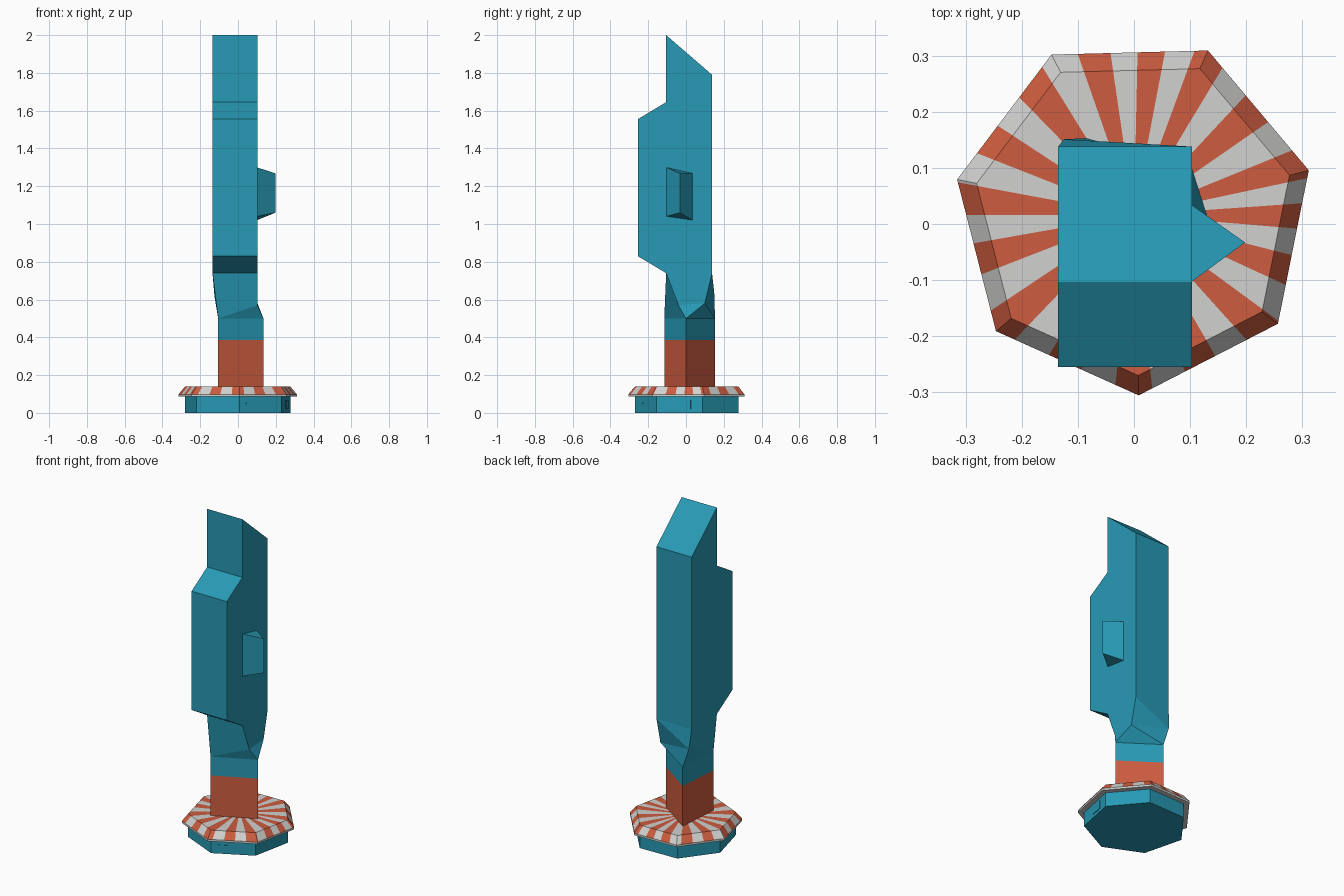
import bpy, bmesh
from math import radians, degrees, cos, sin, pi
from mathutils import Vector

cube = bpy.data.objects.get("Cube")
if cube:
    bpy.data.objects.remove(cube, do_unlink=True)


def material(name, rgb):
    m = bpy.data.materials.new(name)
    m.use_nodes = True
    m.diffuse_color = (*rgb, 1)
    m.node_tree.nodes["Principled BSDF"].inputs["Base Color"].default_value = (*rgb, 1)
    return m


TEAL = material("teal", (0.02, 0.32, 0.46))
ORANGE = material("brick_orange", (0.61, 0.108, 0.05))
PALE = material("pale_grey", (0.64, 0.64, 0.63))


def finish(name, bm, *mats):
    """Turn a bmesh into a flat-shaded object."""
    bmesh.ops.recalc_face_normals(bm, faces=bm.faces)
    me = bpy.data.meshes.new(name)
    bm.to_mesh(me)
    bm.free()
    for m in mats:
        me.materials.append(m)
    ob = bpy.data.objects.new(name, me)
    bpy.context.collection.objects.link(ob)
    return ob


def prism(name, outline, offset, mat):
    """Extrude a closed 3D outline along an offset."""
    bm = bmesh.new()
    face = bm.faces.new([bm.verts.new(p) for p in outline])
    new = bmesh.ops.extrude_face_region(bm, geom=[face], use_keep_orig=True)["geom"]
    bmesh.ops.translate(bm, vec=offset, verts=[g for g in new if isinstance(g, bmesh.types.BMVert)])
    return finish(name, bm, mat)


# Tall body slab with slanted top and front box
LEFT, RIGHT = -0.135, 0.103
profile = [(-0.105, 2.0), (0.138, 1.79), (0.138, 0.74), (-0.105, 0.74),
           (-0.255, 0.83), (-0.255, 1.555), (-0.105, 1.645)]
prism("body", [(LEFT, y, z) for y, z in profile], (RIGHT - LEFT, 0, 0), TEAL)

# Side wedge
bm = bmesh.new()
for p in [(0.1, -0.105, 1.04), (0.1, -0.105, 1.3), (0.1, 0.036, 1.02), (0.1, 0.036, 1.268),
          (0.198, -0.033, 1.06), (0.198, -0.033, 1.268)]:
    bm.verts.new(p)
bmesh.ops.convex_hull(bm, input=bm.verts)
finish("side_wedge", bm, TEAL)

# Neck that blends the square body into the three-sided column
triangle = [(-0.105, -0.115), (0.135, 0.0), (-0.085, 0.153)]
NECK = 0.5
points = {
    "t0": (LEFT, -0.105, 0.74), "t1": (RIGHT, -0.105, 0.74),
    "t2": (RIGHT, 0.138, 0.74), "t3": (LEFT, 0.138, 0.74),
    "r0": (RIGHT, -0.04, 0.57), "r1": (RIGHT, 0.1, 0.58), "r2": (-0.125, 0.151, 0.62),
}
for key, (x, y) in zip("bac", triangle):
    points[key] = (x, y, NECK)
bm = bmesh.new()
v = {k: bm.verts.new(p) for k, p in points.items()}
for loop in ("t0 t1 r0 b", "b r0 a", "t1 t2 r1 r0", "r0 r1 a", "t2 t3 r2",
             "t2 r2 r1", "r1 r2 c", "r1 c a", "t3 t0 b r2", "r2 b c"):
    bm.faces.new([v[k] for k in loop.split()])
finish("neck", bm, TEAL)

# Column: teal collar above an orange shaft
SPLIT = 0.385
prism("column_collar", [(x, y, SPLIT) for x, y in triangle], (0, 0, NECK - SPLIT), TEAL)
prism("column_shaft", [(x, y, 0.12) for x, y in triangle], (0, 0, SPLIT - 0.12), ORANGE)

# Seven-sided base
CY, STEP, START = 0.016, 360 / 7, -88.5


def rim(angle, radius, z):
    """Point on the heptagon boundary at an angle in degrees."""
    off = (angle - START) % STEP - STEP / 2
    r = radius * cos(pi / 7) / cos(radians(off))
    return Vector((r * cos(radians(angle)), CY + r * sin(radians(angle)), z))


corners = [(START + i * STEP) % 360 for i in range(7)]
BASE_R = 0.287
prism("base", [rim(a, BASE_R, 0) for a in corners], (0, 0, 0.088), TEAL)

# Striped cover: radial stripes on the top and the sloping rim
centres = [0, 16, 41, 65, 84, 103, 128, 153, 175, 195, 220, 245, 270, 294, 318, 341]
bounds = []
for i, c in enumerate(centres):
    gap = (centres[(i + 1) % len(centres)] - c) % 360
    bounds += [(c + gap / 4, 1), (c + gap * 3 / 4, 0)]
cuts = sorted([b % 360 for b, _ in bounds] + corners)


def stripe(angle):
    """Slot of the stripe under an angle: 0 orange, 1 pale."""
    passed = [s for b, s in bounds if b <= angle % 360]
    return passed[-1] if passed else 0


bm = bmesh.new()
hub = bm.verts.new((0, CY, 0.14))
rings = [[bm.verts.new(rim(a, r, z)) for a in cuts]
         for r, z in ((0.286, 0.14), (0.3215, 0.098), (0.3215, 0.086))]
n = len(cuts)
for i in range(n):
    j = (i + 1) % n
    end = cuts[j] if j else cuts[j] + 360
    slot = stripe((cuts[i] + end) / 2)
    bm.faces.new([hub, rings[0][i], rings[0][j]]).material_index = slot
    bm.faces.new([rings[0][i], rings[1][i], rings[1][j], rings[0][j]]).material_index = slot
    bm.faces.new([rings[1][i], rings[2][i], rings[2][j], rings[1][j]]).material_index = 1
bm.faces.new(rings[2]).material_index = 1
finish("striped_cover", bm, ORANGE, PALE)


# Small access panel and slot on the base
def plate(name, a0, a1, z0, z1):
    mid = START + (int((a0 - START) // STEP) + 0.5) * STEP
    out = Vector((cos(radians(mid)), sin(radians(mid)), 0)) * 0.003
    outline = [rim(a0, BASE_R, z0), rim(a1, BASE_R, z0), rim(a1, BASE_R, z1), rim(a0, BASE_R, z1)]
    prism(name, outline, out, TEAL)


plate("access_panel", -15, 2, 0.02, 0.068)
plate("slot", -81, -70, 0.048, 0.054)
